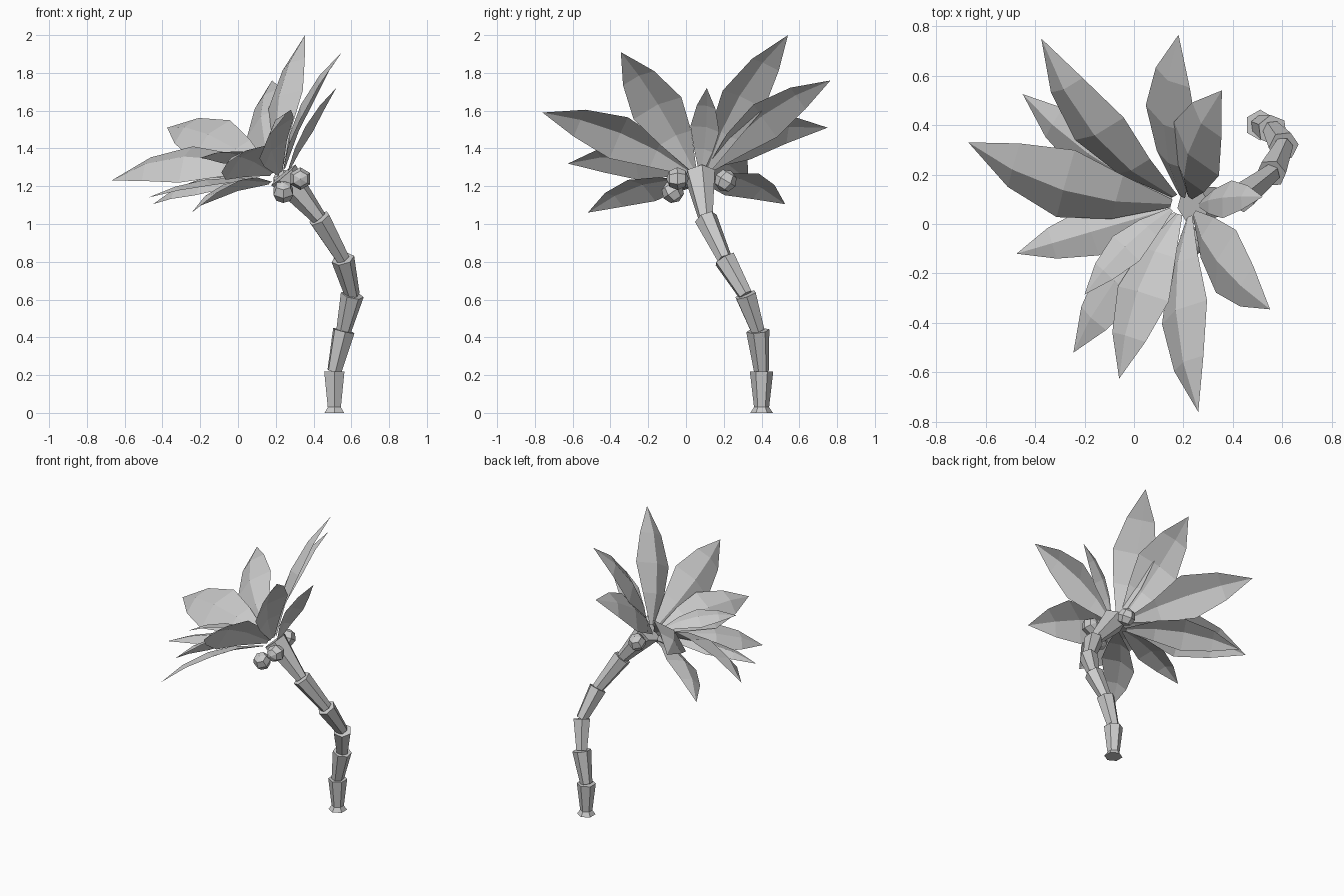
import bpy, bmesh, math
from mathutils import Vector, Matrix

if "Cube" in bpy.data.objects:
    bpy.data.objects.remove(bpy.data.objects["Cube"])

grey = bpy.data.materials.new("plain_grey")
grey.use_nodes = True
grey.diffuse_color = (0.6, 0.6, 0.6, 1)
grey.node_tree.nodes["Principled BSDF"].inputs["Base Color"].default_value = (0.6, 0.6, 0.6, 1)
UP = Vector((0, 0, 1))


def finish(name, bm):
    mesh = bpy.data.meshes.new(name)
    bm.to_mesh(mesh)
    bm.free()
    mesh.materials.append(grey)
    obj = bpy.data.objects.new(name, mesh)
    bpy.context.collection.objects.link(obj)
    return obj


def segment(name, start, end, r_start, r_end):
    """Hexagonal trunk piece, flaring towards its end."""
    start, end = Vector(start), Vector(end)
    axis = end - start
    turn = axis.to_track_quat('Z', 'Y').to_matrix().to_4x4()
    bm = bmesh.new()
    bmesh.ops.create_cone(bm, cap_ends=True, segments=6, radius1=r_start, radius2=r_end,
                          depth=axis.length,
                          matrix=Matrix.Translation((start + end) / 2) @ turn)
    return finish(name, bm)


# Rows along a frond: distance along it, share of the full width
ROWS = [(0, 0.12), (0.25, 0.65), (0.5, 1), (0.76, 0.65), (1, 0)]


def frond(name, base, tip, half, arch, roll):
    """Arched leaf, folded along a raised midrib."""
    base, tip = Vector(base), Vector(tip)
    along = tip - base
    spin = Matrix.Rotation(-roll, 3, along.normalized())
    side = spin @ along.cross(UP).normalized()
    normal = side.cross(along).normalized()
    bm = bmesh.new()
    rows = []
    for t, share in ROWS:
        mid = base + along * t + normal * arch * 4 * t * (1 - t)
        w = half * share
        if w == 0:
            rows.append([bm.verts.new(mid)] * 3)
            continue
        rows.append([bm.verts.new(mid + side * s * w - normal * abs(s) * w * 0.3)
                     for s in (-1, 0, 1)])
    for a, b in zip(rows, rows[1:]):
        for i in (0, 1):
            corners = [a[i], a[i + 1], b[i + 1], b[i]]
            bm.faces.new(list(dict.fromkeys(corners)))
    return finish(name, bm)


# Trunk: a foot, then a stack of flared pieces
joints = [(0.51, 0.4, 0.03), (0.51, 0.4, 0.22), (0.56, 0.38, 0.435), (0.605, 0.315, 0.625),
          (0.555, 0.205, 0.815), (0.43, 0.105, 1.03), (0.24, 0.075, 1.26)]
segment("trunk_foot", (0.51, 0.4, 0), joints[0], 0.06, 0.04)
for n, (a, b) in enumerate(zip(joints, joints[1:])):
    top = 0.085 if n == len(joints) - 2 else 0.062
    segment(f"trunk_piece_{n + 1}", a, b, 0.04, top)

# Fronds: base, tip, half width, arch height, roll
fronds = [
    ((0.16, 0.11, 1.28), (-0.375, 0.75, 1.51), 0.15, 0.12, 0.8),
    ((0.15, 0.1, 1.22), (-0.45, 0.525, 1.105), 0.12, 0.09, 0.5),
    ((0.15, 0.08, 1.27), (-0.67, 0.33, 1.23), 0.17, 0.13, 0.6),
    ((0.14, 0.06, 1.23), (-0.475, -0.12, 1.14), 0.1, 0.05, 0),
    ((0.15, 0.06, 1.29), (-0.2, -0.285, 1.35), 0.08, 0.06, -0.4),
    ((0.17, 0.04, 1.22), (-0.245, -0.52, 1.06), 0.12, 0.08, -0.5),
    ((0.18, 0.04, 1.27), (-0.06, -0.625, 1.32), 0.14, 0.08, -0.7),
    ((0.22, 0.03, 1.27), (0.26, -0.76, 1.59), 0.15, 0.09, -0.9),
    ((0.24, 0.04, 1.29), (0.55, -0.345, 1.91), 0.145, 0.07, -0.7),
    ((0.22, 0.11, 1.28), (0.355, 0.54, 2.0), 0.15, 0.09, 0.65),
    ((0.19, 0.11, 1.28), (0.18, 0.765, 1.76), 0.15, 0.09, 0.8),
    ((0.26, 0.08, 1.27), (0.52, 0.11, 1.72), 0.08, 0.04, 0.4),
]
for n, spec in enumerate(fronds):
    frond(f"frond_{n + 1}", *spec)

# Nuts below the crown
for n, spot in enumerate([(0.24, -0.07, 1.17), (0.33, -0.045, 1.24), (0.24, 0.21, 1.23)]):
    bm = bmesh.new()
    bmesh.ops.create_uvsphere(bm, u_segments=6, v_segments=4, radius=0.06,
                              matrix=Matrix.Translation(spot) @ Matrix.Rotation(0.6 + n, 4, 'X'))
    finish(f"nut_{n + 1}", bm)
